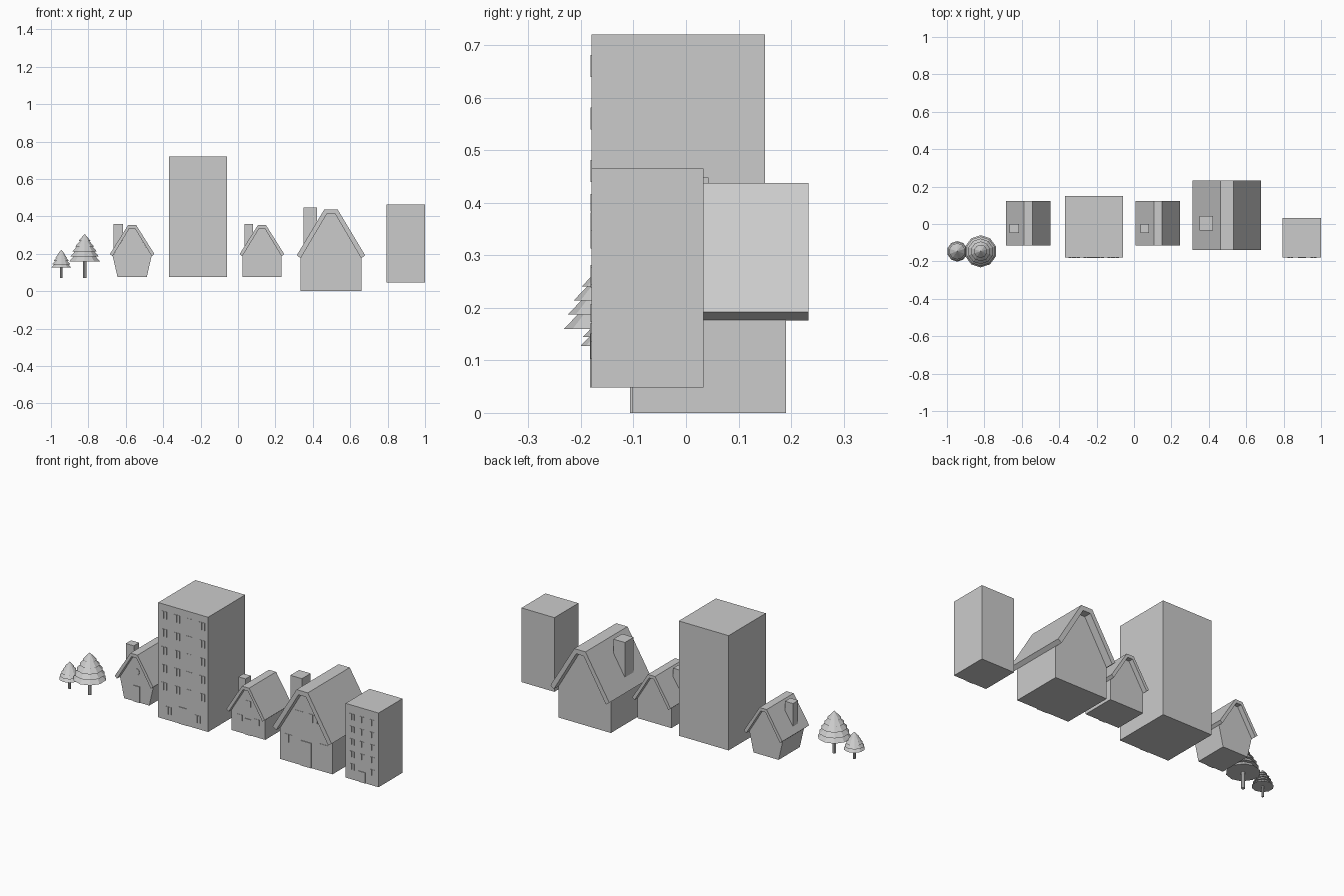
import bpy, bmesh, math
from mathutils import Matrix

if "Cube" in bpy.data.objects:
    bpy.data.objects.remove(bpy.data.objects["Cube"])


def finish(bm, name):
    bmesh.ops.recalc_face_normals(bm, faces=bm.faces)
    me = bpy.data.meshes.new(name)
    bm.to_mesh(me)
    bm.free()
    ob = bpy.data.objects.new(name, me)
    bpy.context.collection.objects.link(ob)
    return ob


def add_box(bm, x0, x1, y0, y1, z0, z1):
    m = Matrix.Translation(((x0 + x1) / 2, (y0 + y1) / 2, (z0 + z1) / 2)) \
        @ Matrix.Diagonal((x1 - x0, y1 - y0, z1 - z0, 1))
    bmesh.ops.create_cube(bm, size=1, matrix=m)


def box(name, *b):
    bm = bmesh.new()
    add_box(bm, *b)
    return finish(bm, name)


def extrude(name, pts, cx, y0, y1):
    """Extrude an (x, z) outline from y0 to y1."""
    bm = bmesh.new()
    face = bm.faces.new([bm.verts.new((cx + x, y0, z)) for x, z in pts])
    geo = bmesh.ops.extrude_face_region(bm, geom=[face])["geom"]
    bmesh.ops.translate(bm, vec=(0, y1 - y0, 0),
                        verts=[v for v in geo if isinstance(v, bmesh.types.BMVert)])
    return finish(bm, name)


def mirrored(half):
    return half + [(-x, z) for x, z in reversed(half)]


def panes(name, centres, w, h, y, out=0.002):
    """Thin two-leaf windows on a front wall."""
    bm = bmesh.new()
    for x, z in centres:
        for s in (-1, 1):
            c = x + s * w * 0.27
            add_box(bm, c - w * 0.23, c + w * 0.23, y - out, y + 0.003, z - h / 2, z + h / 2)
    return finish(bm, name)


def tower(name, x0, x1, y0, y1, z0, z1, centres, w, h, door_w, door_h):
    box(name + "_block", x0, x1, y0, y1, z0, z1)
    panes(name + "_windows", centres, w, h, y0)
    c = (x0 + x1) / 2
    box(name + "_door", c - door_w / 2, c + door_w / 2, y0 - 0.003, y0 + 0.003, z0, z0 + door_h)


def house(name, cx, walls, roof_out, roof_in, wall_y, roof_y, chimney, centres, w, h, door_w, door_h):
    # gabled body closed under the roof, then the bent roof slab
    extrude(name + "_walls", mirrored(walls + [roof_in[1]]), cx, *wall_y)
    extrude(name + "_roof",
            roof_out + [(-x, z) for x, z in reversed(roof_out)]
            + [(-x, z) for x, z in roof_in] + list(reversed(roof_in)), cx, *roof_y)
    box(name + "_chimney", *chimney)
    panes(name + "_windows", centres, w, h, wall_y[0])
    z0 = walls[0][1]
    box(name + "_door", cx - door_w / 2, cx + door_w / 2,
        wall_y[0] - 0.004, wall_y[0] + 0.003, z0, z0 + door_h)


def tree(name, x, y, ground, base, top, radius, trunk_r):
    bm = bmesh.new()
    bmesh.ops.create_cone(bm, cap_ends=True, segments=8, radius1=trunk_r, radius2=trunk_r,
                          depth=base + 0.01 - ground,
                          matrix=Matrix.Translation((x, y, (base + 0.01 + ground) / 2)))
    finish(bm, name + "_trunk")
    # stacked skirts of foliage
    bm = bmesh.new()
    hgt = top - base
    for i, f in enumerate((1, 0.92, 0.79, 0.61, 0.41)):
        z = base + hgt * 0.185 * i
        d = min(hgt * 0.36, top - z)
        r = radius * f
        tip = max(r - d * 0.95, 0.001) if i < 4 else 0.001
        bmesh.ops.create_cone(bm, cap_ends=True, segments=10, radius1=r, radius2=tip, depth=d,
                              matrix=Matrix.Translation((x, y, z + d / 2)))
    finish(bm, name + "_foliage")


# Towers
grid = [(x, z) for x in (-0.333, -0.253, -0.177, -0.097) for z in (0.66, 0.56, 0.46, 0.36, 0.26)]
tower("tall_tower", -0.37, -0.06, -0.18, 0.15, 0.075, 0.72,
      grid + [(-0.305, 0.13), (-0.125, 0.13)], 0.034, 0.042, 0.05, 0.095)
grid = [(x, z) for x in (0.835, 0.898, 0.96) for z in (0.40, 0.33, 0.26, 0.19)]
tower("short_tower", 0.795, 1.0, -0.18, 0.033, 0.048, 0.465,
      grid + [(0.835, 0.12), (0.96, 0.12)], 0.03, 0.034, 0.042, 0.06)

# Large house
house("large_house", 0.497, [(0.163, 0.0), (0.163, 0.178)],
      [(0.183, 0.192), (0.035, 0.438)], [(0.162, 0.176), (0.023, 0.412)],
      (-0.103, 0.19), (-0.14, 0.233), (0.35, 0.422, -0.035, 0.043, 0.24, 0.448),
      [(0.455, 0.28), (0.54, 0.28), (0.39, 0.13), (0.604, 0.13)], 0.05, 0.045, 0.064, 0.14)

# Small houses: one straight, one with walls leaning outward
out, inn = [(0.119, 0.199), (0.022, 0.353)], [(0.105, 0.187), (0.015, 0.335)]
house("small_house", 0.128, [(0.105, 0.075), (0.105, 0.188)], out, inn,
      (-0.091, 0.097), (-0.116, 0.124), (0.035, 0.08, -0.047, 0.0, 0.22, 0.36),
      [(0.075, 0.16), (0.181, 0.16), (0.128, 0.25)], 0.032, 0.034, 0.036, 0.09)
house("tapered_house", -0.566, [(0.078, 0.075), (0.104, 0.188)], out, inn,
      (-0.091, 0.097), (-0.116, 0.124), (-0.665, -0.615, -0.047, 0.0, 0.22, 0.36),
      [], 0.03, 0.03, 0.04, 0.09)

# Round gable window
bm = bmesh.new()
bmesh.ops.create_cone(bm, cap_ends=True, segments=12, radius1=0.018, radius2=0.018, depth=0.006,
                      matrix=Matrix.Translation((-0.566, -0.091, 0.245)) @ Matrix.Rotation(math.pi / 2, 4, 'X'))
finish(bm, "round_window")

# Trees
tree("large_tree", -0.82, -0.146, 0.07, 0.16, 0.305, 0.086, 0.01)
tree("small_tree", -0.945, -0.146, 0.07, 0.127, 0.22, 0.055, 0.007)
